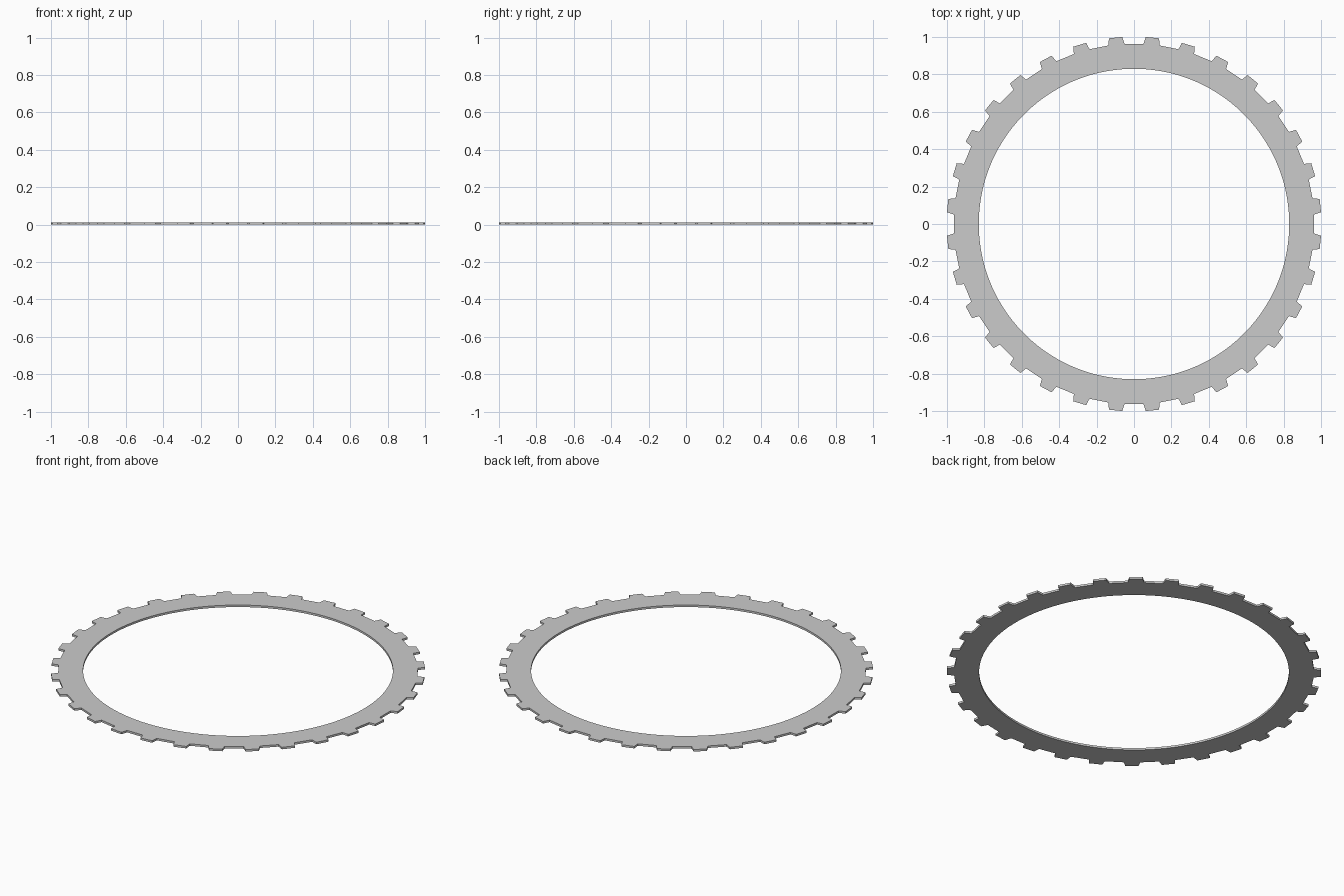
import bpy, bmesh
from math import sin, cos, radians

if "Cube" in bpy.data.objects:
    bpy.data.objects.remove(bpy.data.objects["Cube"])

TEETH, THICK = 32, 0.012
R_IN, R_ROOT, R_TIP = 0.83, 0.964, 1.0018
PITCH = 360 / TEETH

# Outline of one tooth pitch: (angle from tooth centre, radius)
TOOTH = [(-2.6, R_ROOT), (-2.05, R_TIP), (2.05, R_TIP), (2.6, R_ROOT)]


def ring_verts(bm, pts, z):
    return [bm.verts.new((r * cos(radians(a)), r * sin(radians(a)), z)) for a, r in pts]


outer = [((i + 0.5) * PITCH + a, r) for i in range(TEETH) for a, r in TOOTH]
inner = [((i + 0.5) * PITCH + a, R_IN)
         for i in range(TEETH) for a in (-4.2, -1.4, 1.4, 4.2)]

# Four loops (outer/inner, bottom/top) bridged into a closed toothed ring
bm = bmesh.new()
loops = [ring_verts(bm, outer, 0), ring_verts(bm, outer, THICK),
         ring_verts(bm, inner, THICK), ring_verts(bm, inner, 0)]
n = len(outer)
for k in range(4):
    a, b = loops[k], loops[(k + 1) % 4]
    for i in range(n):
        j = (i + 1) % n
        bm.faces.new((a[i], a[j], b[j], b[i]))
bmesh.ops.recalc_face_normals(bm, faces=bm.faces)

mesh = bpy.data.meshes.new("toothed_ring")
bm.to_mesh(mesh)
bm.free()
ring = bpy.data.objects.new("toothed_ring", mesh)
bpy.context.collection.objects.link(ring)

# Smooth the round inner wall, keep the rims and teeth crisp
bpy.context.view_layer.objects.active = ring
ring.select_set(True)
bpy.ops.object.shade_smooth_by_angle(angle=radians(30))
